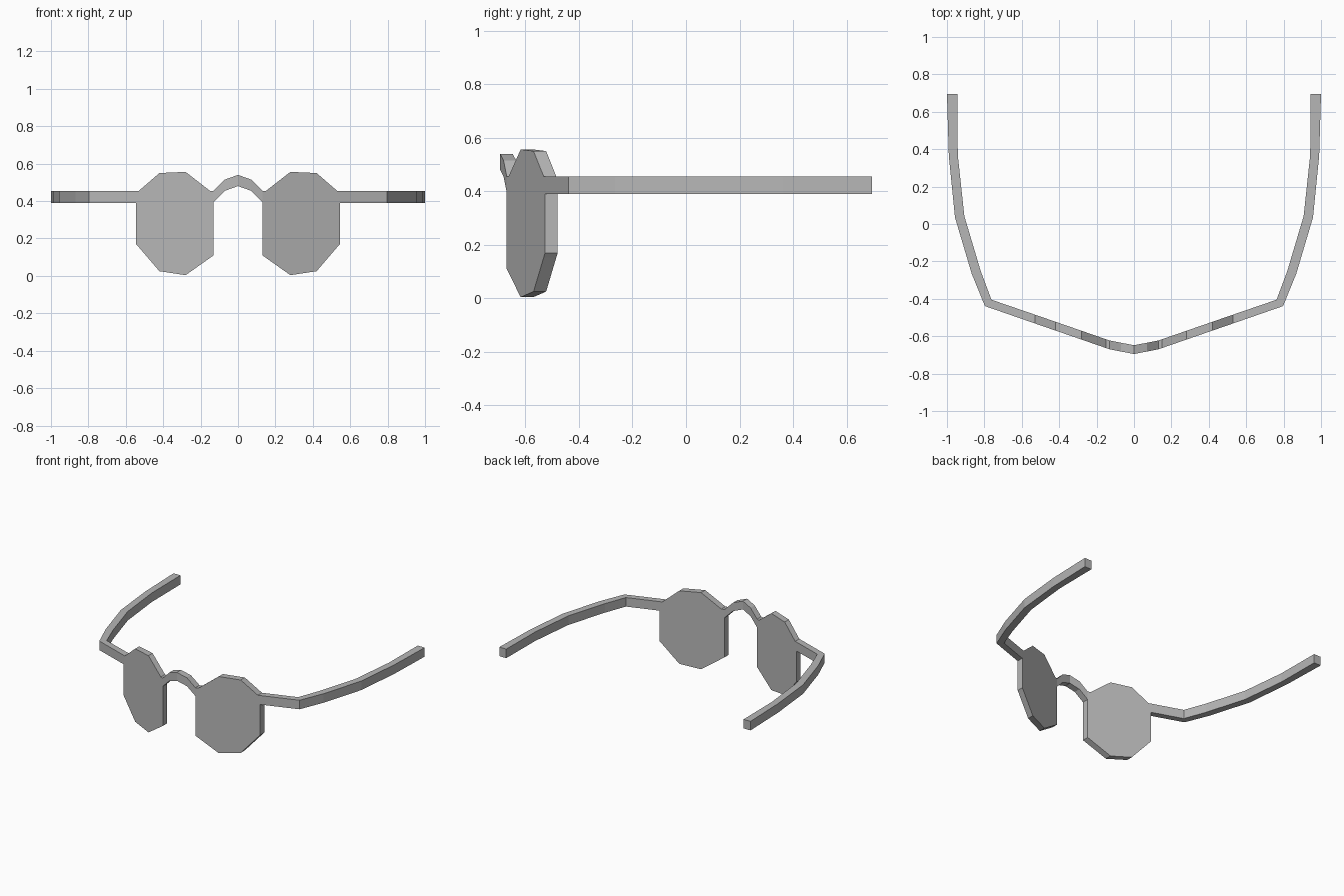
import bpy
import bmesh

cube = bpy.data.objects.get("Cube")
if cube:
    bpy.data.objects.remove(cube, do_unlink=True)

GREY = (0.47, 0.47, 0.47, 1)
grey = bpy.data.materials.new("plain grey")
grey.use_nodes = True
grey.diffuse_color = GREY
grey.node_tree.nodes["Principled BSDF"].inputs["Base Color"].default_value = GREY

BAR_LOW, BAR_HIGH = 0.39, 0.455   # height band of the side arms
DEPTH = 0.047                     # front to back thickness of the frame


def front_y(x):
    """Front surface of the swept-back frame at a distance x from the middle."""
    x = abs(x)
    if x < 0.13:
        return -0.695 + 0.19 * x
    return -0.67 + 0.346 * (x - 0.13)


def upright(x, low, high):
    """Cross-section of the frame at x."""
    y = front_y(x)
    return ((x, y), (x, y + DEPTH), low, high)


def sweep(name, sections, side=1, cap_start=False, cap_end=False):
    """Join four-cornered sections (outer xy, inner xy, low z, high z)."""
    bm = bmesh.new()
    rings = []
    for (ox, oy), (ix, iy), low, high in sections:
        corners = [(ox, oy, low), (ox, oy, high), (ix, iy, high), (ix, iy, low)]
        rings.append([bm.verts.new((side * x, y, z)) for x, y, z in corners])
    for a, b in zip(rings, rings[1:]):
        for i in range(4):
            j = (i + 1) % 4
            bm.faces.new((a[i], a[j], b[j], b[i]))
    if cap_start:
        bm.faces.new(rings[0])
    if cap_end:
        bm.faces.new(rings[-1])
    # Orient every face outward, including on open-ended parts
    bmesh.ops.recalc_face_normals(bm, faces=bm.faces)
    first = bm.faces[:][1]
    if first.normal.z < 0:
        bmesh.ops.reverse_faces(bm, faces=bm.faces)
    mesh = bpy.data.meshes.new(name)
    bm.to_mesh(mesh)
    bm.free()
    mesh.materials.append(grey)
    obj = bpy.data.objects.new(name, mesh)
    bpy.context.collection.objects.link(obj)
    return obj


# Arched nose bridge
half = [(0.07, 0.455, 0.515), (0.13, 0.395, 0.455)]
arch = [(-x, a, b) for x, a, b in reversed(half)] + [(0, 0.48, 0.54)] + half
sweep("nose_bridge", [upright(*s) for s in arch])

# Lens columns from nose to temple: x, lower edge, upper edge
lens = [(0.13, 0.11, 0.455), (0.15, 0.096, 0.455), (0.28, 0.004, 0.556),
        (0.42, 0.025, 0.55), (0.53, 0.153, 0.455), (0.545, 0.17, 0.455)]

# Arm path seen from above: outer point, inner point
arm = [((0.797, -0.439), (0.762, -0.405)),
       ((0.868, -0.265), (0.82, -0.25)),
       ((0.957, 0.035), (0.907, 0.042)),
       ((0.99, 0.365), (0.942, 0.367)),
       ((1.0, 0.695), (0.945, 0.695))]

for label, side in (("left", 1), ("right", -1)):
    sweep(label + "_lens", [upright(*s) for s in lens], side, True, True)
    hinge = upright(0.545, BAR_LOW, BAR_HIGH)
    bars = [hinge] + [(o, i, BAR_LOW, BAR_HIGH) for o, i in arm]
    sweep(label + "_arm", bars, side, cap_end=True)
